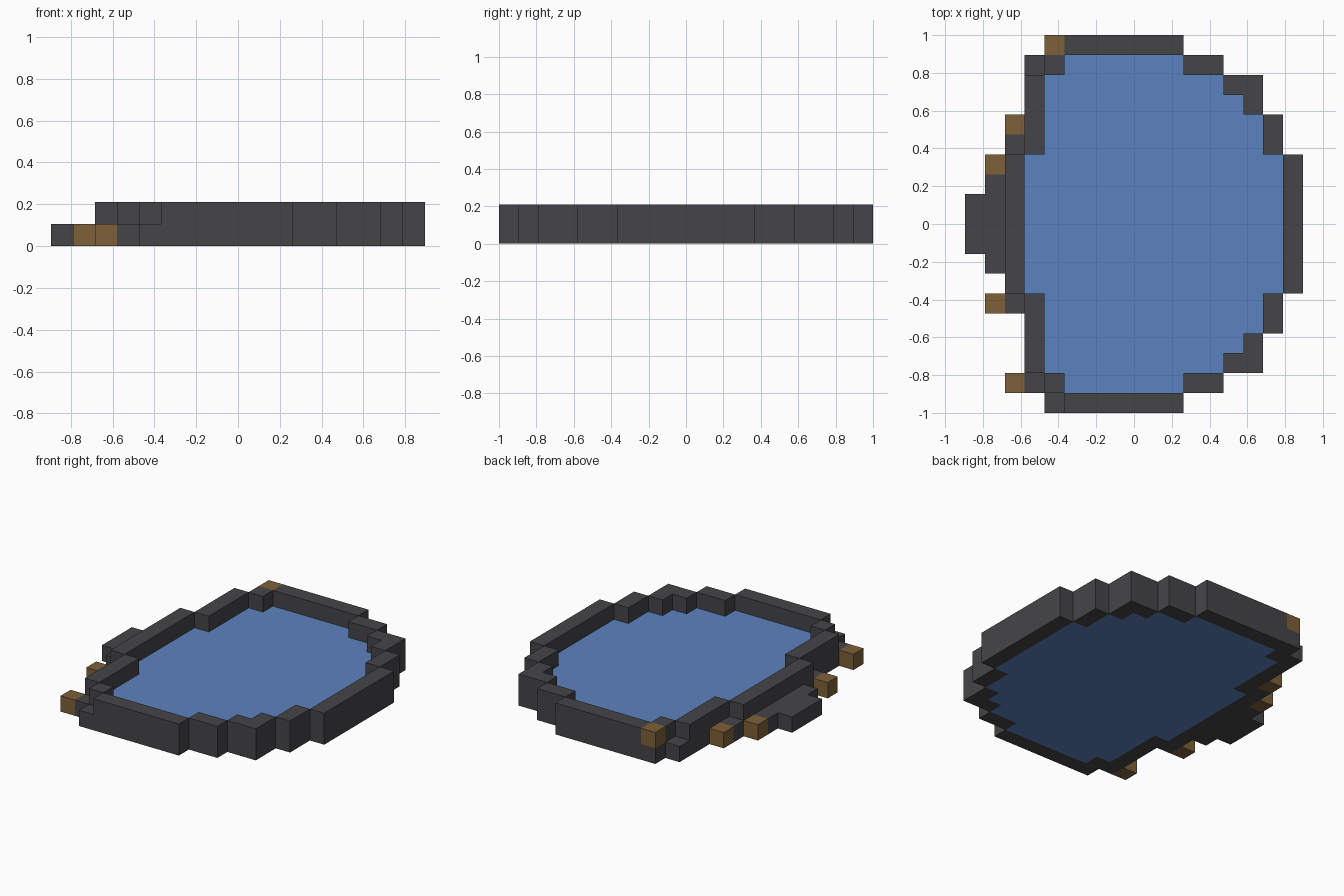
import bpy, bmesh

cube = bpy.data.objects.get("Cube")
if cube:
    bpy.data.objects.remove(cube, do_unlink=True)

U = 2 / 19            # one block
NX, NY = 17, 19       # blocks across and deep


def material(name, colour):
    mat = bpy.data.materials.new(name)
    mat.use_nodes = True
    mat.diffuse_color = (*colour, 1)
    bsdf = mat.node_tree.nodes["Principled BSDF"]
    bsdf.inputs["Base Color"].default_value = (*colour, 1)
    bsdf.inputs["Roughness"].default_value = 0.9
    return mat


stone = material("dark stone", (0.06, 0.06, 0.066))
water = material("pond blue", (0.107, 0.223, 0.523))
wood = material("warm brown", (0.205, 0.117, 0.041))


def cells(x0, x1, y0, y1, z0=0, z1=1):
    return {(x, y, z) for x in range(x0, x1) for y in range(y0, y1) for z in range(z0, z1)}


def mirrored(block):
    """Add the front-to-back reflection of a set of blocks."""
    return block | {(x, NY - 1 - y, z) for x, y, z in block}


def build(name, block, mat):
    """Make one closed solid from blocks, leaving out faces between neighbours."""
    bm = bmesh.new()
    for cell in block:
        for axis in range(3):
            for side in (0, 1):
                near = list(cell)
                near[axis] += 2 * side - 1
                if tuple(near) in block:
                    continue
                a, b = (axis + 1) % 3, (axis + 2) % 3
                corners = []
                for da, db in ((0, 0), (1, 0), (1, 1), (0, 1)):
                    p = list(cell)
                    p[axis] += side
                    p[a] += da
                    p[b] += db
                    corners.append(bm.verts.new(((p[0] - NX / 2) * U, (p[1] - NY / 2) * U, p[2] * U)))
                bm.faces.new(corners if side else corners[::-1])
    bmesh.ops.remove_doubles(bm, verts=bm.verts, dist=U / 100)
    mesh = bpy.data.meshes.new(name)
    bm.to_mesh(mesh)
    bm.free()
    mesh.materials.append(mat)
    obj = bpy.data.objects.new(name, mesh)
    bpy.context.collection.objects.link(obj)


# Stepped two-block-high rim
rim = mirrored(
    cells(4, 11, 0, 1, 0, 2) | cells(11, 13, 1, 2, 0, 2) | cells(13, 15, 2, 3, 0, 2)
    | cells(14, 15, 3, 4, 0, 2) | cells(15, 16, 4, 6, 0, 2) | cells(16, 17, 6, 13, 0, 2)
    | cells(4, 5, 1, 2, 0, 2) | cells(3, 4, 2, 6, 0, 2) | cells(2, 3, 6, 13, 0, 2))
# Open the upper corner blocks at both ends
rim -= mirrored({(4, 0, 1)})
build("rim_wall", rim, stone)

# Low stones and doorstep along the right side
build("low_step", mirrored(
    cells(3, 4, 1, 2) | cells(2, 3, 5, 6) | cells(1, 2, 7, 12) | cells(0, 1, 8, 11)), stone)

# Water filling the basin
build("water", mirrored(
    cells(5, 11, 1, 2) | cells(5, 13, 2, 3) | cells(4, 13, 2, 3) | cells(4, 14, 3, 4)
    | cells(4, 15, 4, 6) | cells(3, 16, 6, 13)), water)

# Brown blocks around the rim
for label, cell in (("front", (2, 1, 0)), ("front_middle", (1, 5, 0)), ("back_middle", (1, 12, 0)),
                    ("back", (2, 14, 0)), ("corner", (4, 18, 1))):
    build("brown_block_" + label, {cell}, wood)
